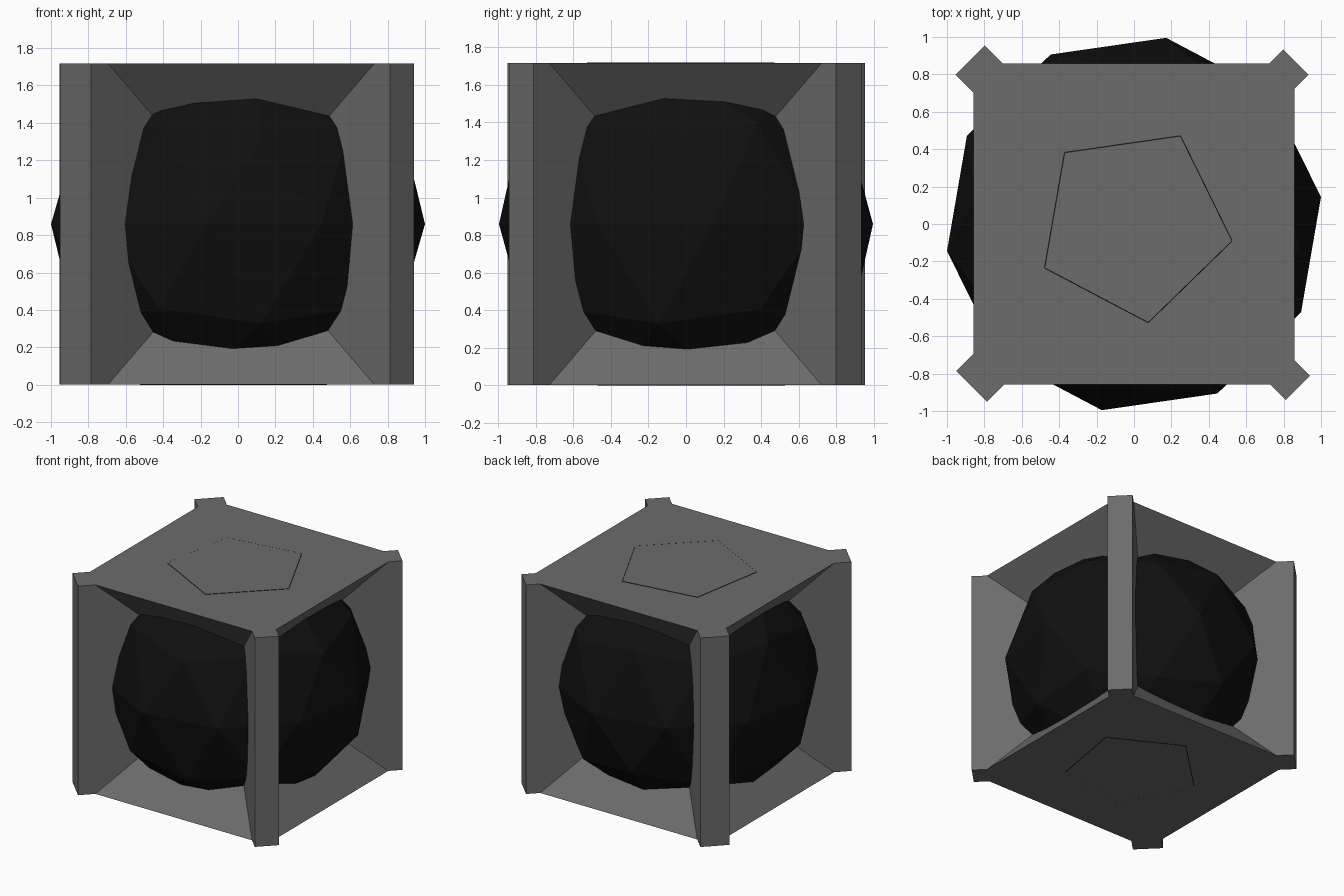
import bpy, bmesh, math
from mathutils import Matrix

if "Cube" in bpy.data.objects:
    bpy.data.objects.remove(bpy.data.objects["Cube"])

R = 1.01                      # ball radius
RING = R * 0.85065            # height of the ball's open pentagon rims
CZ = RING                     # centre height
HALF = RING - 0.002           # half height of the cage


def make_object(name, bm):
    bmesh.ops.recalc_face_normals(bm, faces=bm.faces)
    mesh = bpy.data.meshes.new(name)
    bm.to_mesh(mesh)
    bm.free()
    ob = bpy.data.objects.new(name, mesh)
    bpy.context.collection.objects.link(ob)
    return ob


# Faceted ball with both poles opened into pentagons
bm = bmesh.new()
bmesh.ops.create_icosphere(bm, subdivisions=2, radius=R)
poles = [v for v in bm.verts if abs(v.co.z) > R * 0.95]
bmesh.ops.delete(bm, geom=poles, context='VERTS')
rim = max(bm.verts, key=lambda v: v.co.z)
turn = math.radians(62.2) - math.atan2(rim.co.y, rim.co.x)
bm.transform(Matrix.Translation((0, 0, CZ)) @ Matrix.Rotation(turn, 4, 'Z'))
ball = make_object("ball", bm)
black = bpy.data.materials.new("black")
black.diffuse_color = (0.005, 0.005, 0.005, 1)
black.use_nodes = True
black.node_tree.nodes["Principled BSDF"].inputs["Base Color"].default_value = black.diffuse_color
ball.data.materials.append(black)

# Top and bottom plates: square pyramids pointing into the ball
for name, s in (("top_plate", 1), ("bottom_plate", -1)):
    bm = bmesh.new()
    bmesh.ops.create_cone(bm, cap_ends=True, segments=4, radius1=0.858 * math.sqrt(2),
                          radius2=0, depth=1.0,
                          matrix=Matrix.Translation((0, 0, 0.5)) @ Matrix.Rotation(math.pi / 4, 4, 'Z'))
    # base at z = -HALF, apex inward; mirrored for the top
    bm.transform(Matrix.Translation((0, 0, CZ)) @ Matrix.Diagonal((1, 1, -s, 1))
                 @ Matrix.Translation((0, 0, -HALF)))
    make_object(name, bm)

# Four diagonal corner posts: angle, half width, outer reach
inner = 0.2
for name, deg, w, reach in (("post_back_right", 45, 0.096, 1.224),
                            ("post_back_left", 135, 0.110, 1.239),
                            ("post_front_left", 225, 0.116, 1.228),
                            ("post_front_right", 315, 0.092, 1.240)):
    bm = bmesh.new()
    bmesh.ops.create_cube(bm, size=1)
    bm.transform(Matrix.Translation((0, 0, CZ)) @ Matrix.Rotation(math.radians(deg), 4, 'Z')
                 @ Matrix.Translation(((inner + reach) / 2, 0, 0))
                 @ Matrix.Diagonal((reach - inner, 2 * w, 2 * HALF, 1)))
    make_object(name, bm)

# Grey for the cage
grey = bpy.data.materials.new("grey")
grey.diffuse_color = (0.15, 0.15, 0.15, 1)
grey.use_nodes = True
grey.node_tree.nodes["Principled BSDF"].inputs["Base Color"].default_value = grey.diffuse_color
for ob in bpy.data.objects:
    if ob != ball:
        ob.data.materials.append(grey)
